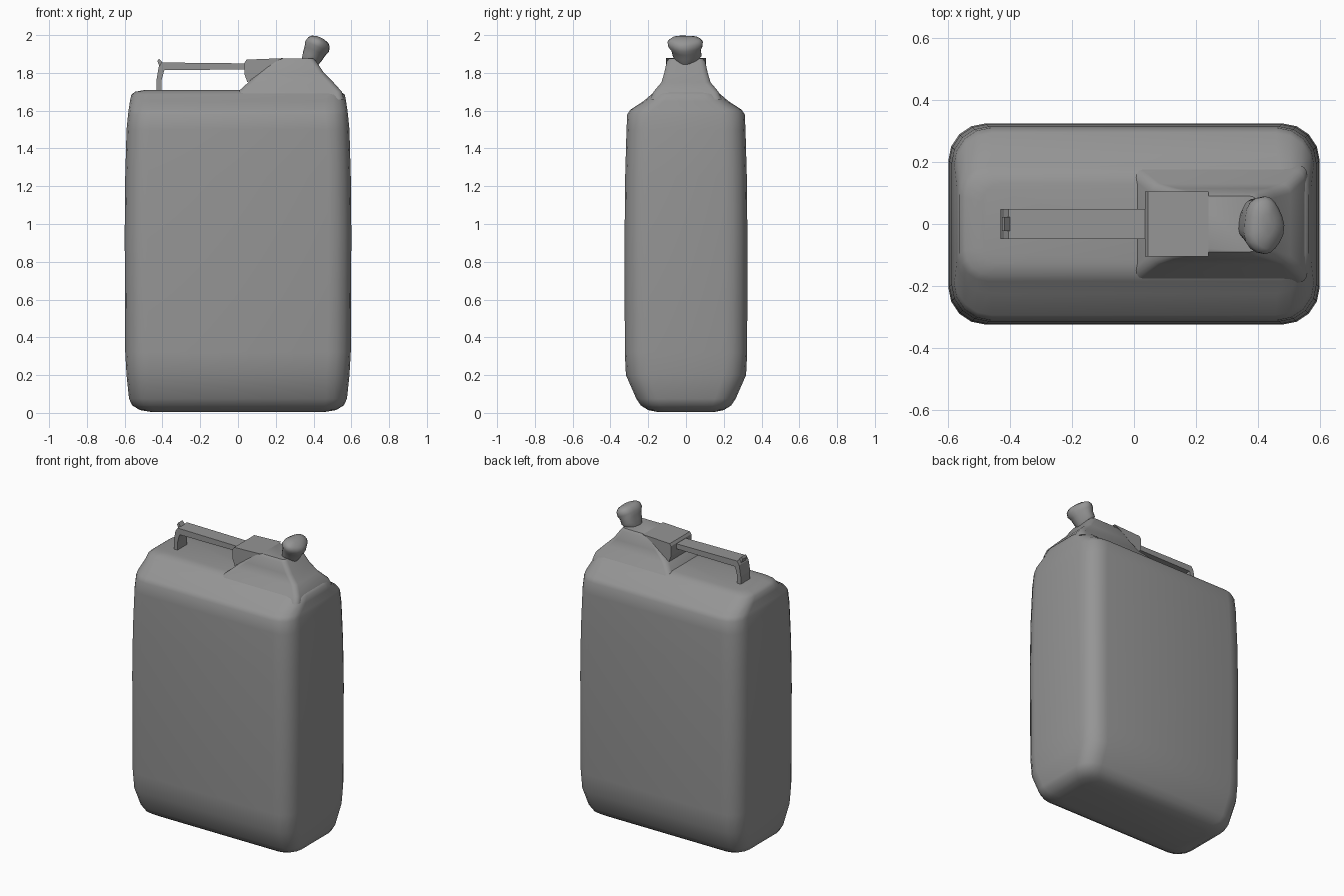
import bpy, bmesh, math
from mathutils import Vector, Matrix

cube = bpy.data.objects.get("Cube")
if cube:
    bpy.data.objects.remove(cube, do_unlink=True)

grey = bpy.data.materials.new("plain_grey")
grey.use_nodes = True
GREY = (0.3, 0.3, 0.3, 1)
grey.diffuse_color = GREY
grey.node_tree.nodes["Principled BSDF"].inputs["Base Color"].default_value = GREY


def finish(name, bm, smooth=None):
    bmesh.ops.recalc_face_normals(bm, faces=bm.faces)
    mesh = bpy.data.meshes.new(name)
    bm.to_mesh(mesh)
    bm.free()
    mesh.materials.append(grey)
    obj = bpy.data.objects.new(name, mesh)
    bpy.context.collection.objects.link(obj)
    if smooth:
        bpy.ops.object.select_all(action="DESELECT")
        obj.select_set(True)
        bpy.context.view_layer.objects.active = obj
        bpy.ops.object.shade_smooth_by_angle(angle=math.radians(smooth))
    return obj


def rounded_ring(x0, x1, hy, z, r, steps=4):
    """Rounded rectangle from x0 to x1, half depth hy, at height z."""
    pts = []
    corners = [(x1 - r, hy - r), (x0 + r, hy - r), (x0 + r, r - hy), (x1 - r, r - hy)]
    for i, (cx, cy) in enumerate(corners):
        for s in range(steps + 1):
            a = math.pi / 2 * (i + s / steps)
            pts.append(Vector((cx + r * math.cos(a), cy + r * math.sin(a), z)))
    return pts


def loft(name, rings, smooth):
    bm = bmesh.new()
    loops = [[bm.verts.new(p) for p in ring] for ring in rings]
    for a, b in zip(loops, loops[1:]):
        for i in range(len(a)):
            j = (i + 1) % len(a)
            bm.faces.new((a[i], a[j], b[j], b[i]))
    bm.faces.new(loops[0])
    bm.faces.new(loops[-1])
    return finish(name, bm, smooth)


def extrude_profile(name, profile, hy):
    """Extrude an x-z outline evenly along y."""
    bm = bmesh.new()
    face = bm.faces.new([bm.verts.new((x, -hy, z)) for x, z in profile])
    new = bmesh.ops.extrude_face_region(bm, geom=[face])["geom"]
    moved = [v for v in new if isinstance(v, bmesh.types.BMVert)]
    bmesh.ops.translate(bm, verts=moved, vec=(0, 2 * hy, 0))
    return finish(name, bm)


# Container body: height, half width, half depth, corner radius
body = [
    (0.005, 0.46, 0.15, 0.07), (0.015, 0.52, 0.2, 0.09), (0.04, 0.56, 0.24, 0.1),
    (0.075, 0.577, 0.263, 0.11), (0.2, 0.59, 0.318, 0.12), (0.32, 0.597, 0.324, 0.12),
    (0.95, 0.6, 0.325, 0.12), (1.25, 0.597, 0.322, 0.12), (1.5, 0.59, 0.315, 0.12),
    (1.58, 0.582, 0.311, 0.12), (1.605, 0.579, 0.295, 0.12), (1.65, 0.572, 0.225, 0.11),
    (1.685, 0.565, 0.185, 0.09), (1.7, 0.545, 0.165, 0.08), (1.71, 0.49, 0.13, 0.06)]
loft("container_body", [rounded_ring(-w, w, d, z, r) for z, w, d, r in body], 50)

# Sloped neck: height, left end, right end, half depth, corner radius
neck = [(1.66, -0.02, 0.56, 0.19, 0.03), (1.7, 0.0, 0.55, 0.172, 0.03),
        (1.75, 0.055, 0.505, 0.13, 0.03), (1.8, 0.11, 0.455, 0.115, 0.03),
        (1.86, 0.17, 0.415, 0.102, 0.03), (1.875, 0.19, 0.4, 0.09, 0.025)]
loft("neck", [rounded_ring(a, b, d, z, r) for z, a, b, d, r in neck], 40)

# Handle mount overhanging the neck
extrude_profile("handle_mount", [(0.035, 1.79), (0.05, 1.75), (0.2, 1.86), (0.24, 1.878),
                                 (0.045, 1.87), (0.035, 1.855)], 0.105)

# Handle bar with bent leg, and the small catch at its bend
extrude_profile("handle", [(0.06, 1.85), (-0.405, 1.855), (-0.42, 1.83), (-0.432, 1.76),
                           (-0.432, 1.69), (-0.405, 1.69), (-0.405, 1.76),
                           (-0.39, 1.815), (0.06, 1.818)], 0.049)
extrude_profile("handle_catch", [(-0.4, 1.835), (-0.4, 1.855), (-0.418, 1.876),
                                 (-0.427, 1.862), (-0.416, 1.835)], 0.022)

# Lumpy tilted cap: distance along its axis, half width, half depth, depth offset
cap = [(-0.03, 0.035, 0.04, 0), (0.0, 0.046, 0.055, 0), (0.035, 0.055, 0.077, 0.006),
       (0.065, 0.06, 0.078, 0), (0.09, 0.068, 0.092, -0.004), (0.115, 0.062, 0.093, -0.004),
       (0.13, 0.048, 0.078, -0.003), (0.14, 0.02, 0.04, 0)]
tilt = Matrix.Translation((0.378, 0, 1.86)) @ Matrix.Rotation(math.radians(24), 4, "Y")
rings = []
for t, hw, hd, off in cap:
    ring = []
    for i in range(20):
        a = math.tau * i / 20
        lump = 1 + 0.09 * math.cos(3 * a + 0.5)
        ring.append(tilt @ Vector((hw * lump * math.cos(a), off + hd * math.sin(a), t)))
    rings.append(ring)
loft("cap", rings, 50)
